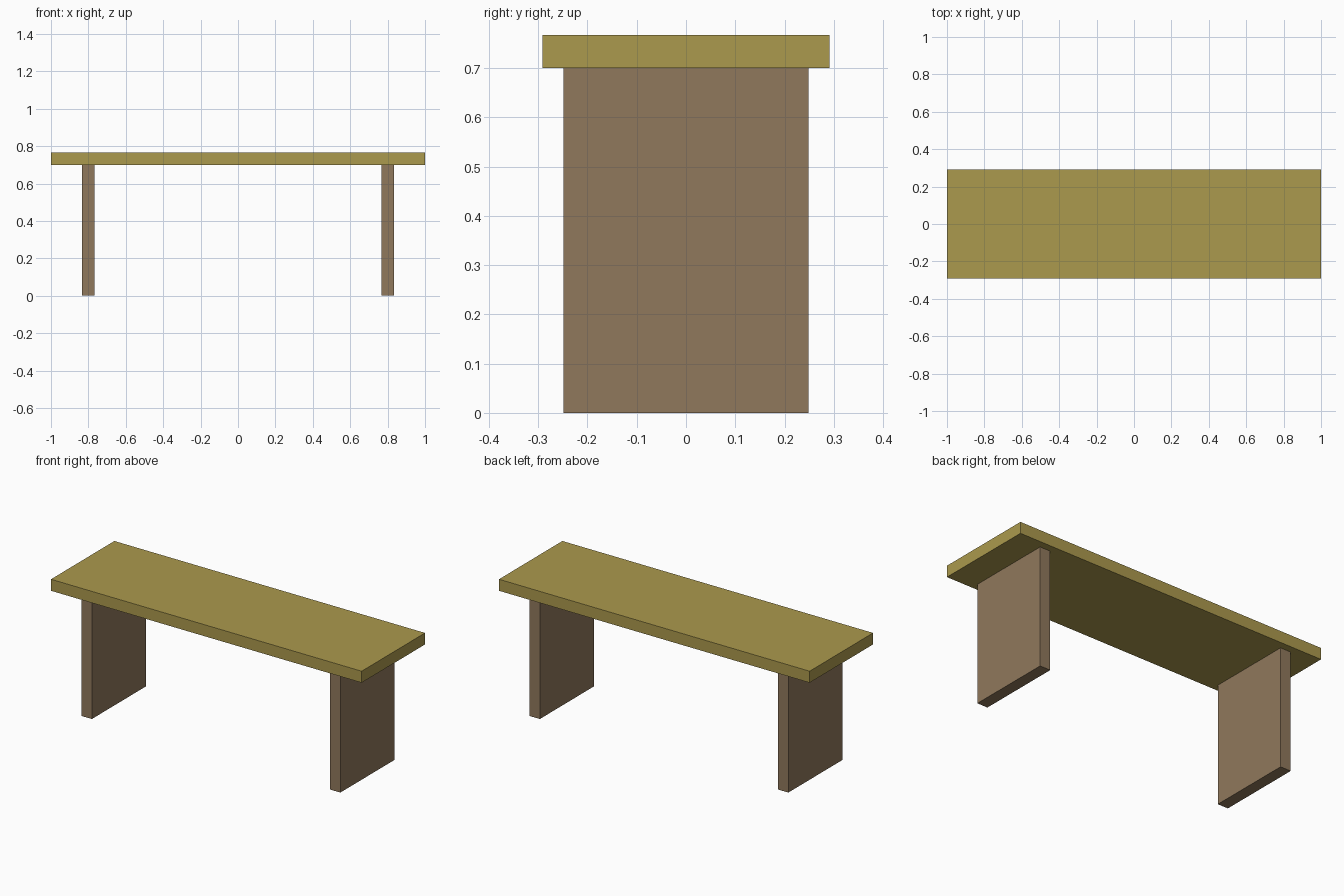
import bpy

if "Cube" in bpy.data.objects:
    bpy.data.objects.remove(bpy.data.objects["Cube"])


def material(name, color):
    mat = bpy.data.materials.new(name)
    mat.diffuse_color = (*color, 1.0)
    mat.use_nodes = True
    mat.node_tree.nodes["Principled BSDF"].inputs["Base Color"].default_value = mat.diffuse_color
    return mat


def box(name, center, size, mat):
    bpy.ops.mesh.primitive_cube_add(size=1, location=center)
    obj = bpy.context.object
    obj.name = name
    obj.scale = size
    bpy.ops.object.transform_apply(location=False, rotation=False, scale=True)
    obj.data.materials.append(mat)
    return obj


light_wood = material("light_wood", (0.41, 0.32, 0.075))
dark_wood = material("dark_wood", (0.28, 0.19, 0.107))

LEG_HEIGHT = 0.70
THICKNESS = 0.067

# Long flat top, resting on the legs
box("bench_top", (0, 0, LEG_HEIGHT + THICKNESS / 2), (2.0, 0.583, THICKNESS), light_wood)

# Two slab legs, set in from the ends
for side, x in (("left", -0.8), ("right", 0.8)):
    box(f"{side}_leg", (x, 0, LEG_HEIGHT / 2), (THICKNESS, 0.498, LEG_HEIGHT), dark_wood)
